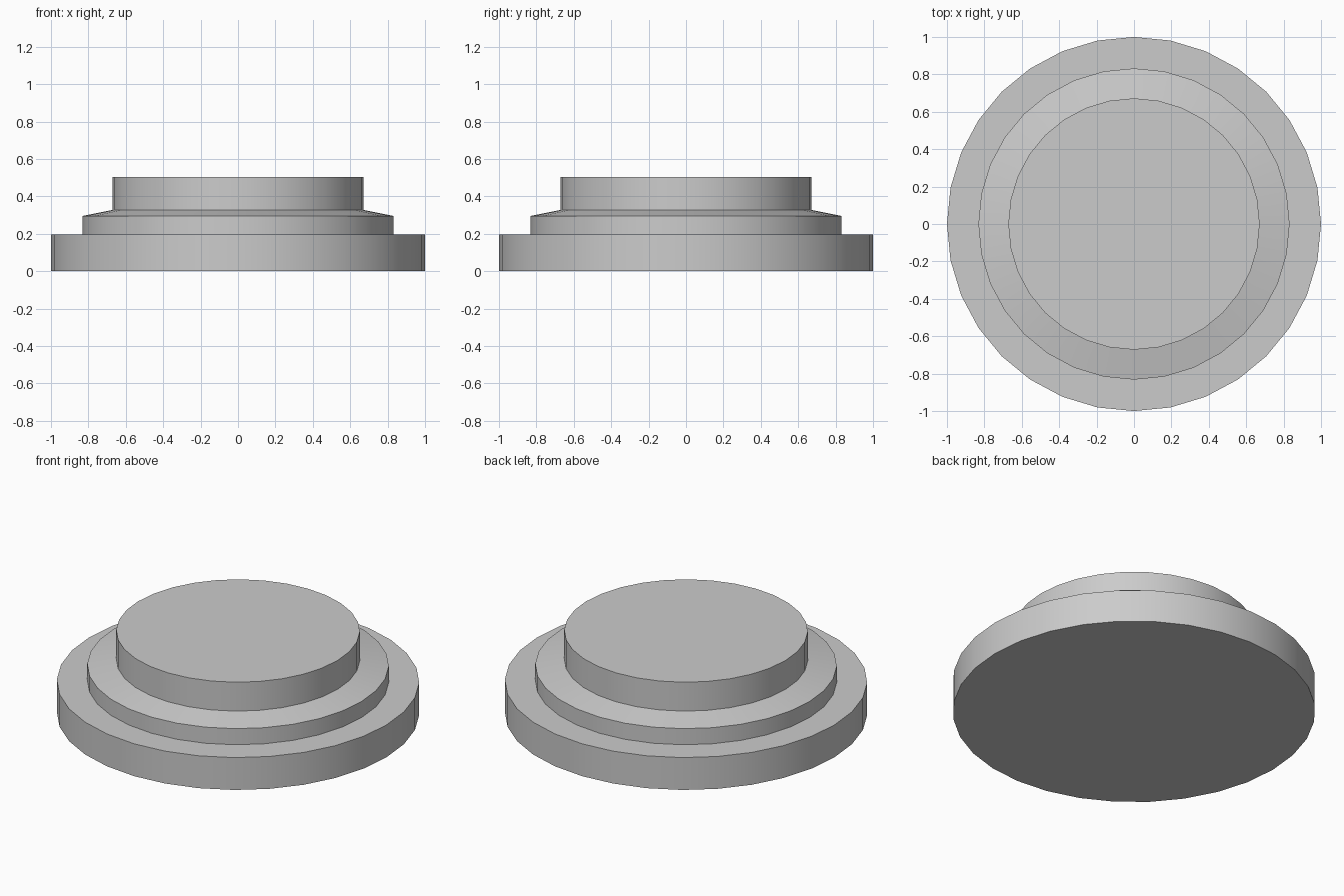
import bpy, bmesh, math

if "Cube" in bpy.data.objects:
    bpy.data.objects.remove(bpy.data.objects["Cube"])

SIDES = 32

# Stepped outline as (radius, height), bottom to top
PROFILE = [(1.0, 0.0), (1.0, 0.197), (0.832, 0.197), (0.832, 0.295),
           (0.672, 0.327), (0.672, 0.503)]

grey = bpy.data.materials.new("light_grey")
grey.diffuse_color = (0.6, 0.6, 0.6, 1.0)
grey.use_nodes = True
grey.node_tree.nodes["Principled BSDF"].inputs["Base Color"].default_value = grey.diffuse_color


def lathe(name, profile, material):
    bm = bmesh.new()
    rings = []
    for r, z in profile:
        rings.append([bm.verts.new((r * math.cos(2 * math.pi * i / SIDES),
                                    r * math.sin(2 * math.pi * i / SIDES), z))
                      for i in range(SIDES)])
    # Walls, steps and the sloped shoulder
    for low, high in zip(rings, rings[1:]):
        for i in range(SIDES):
            j = (i + 1) % SIDES
            bm.faces.new((low[i], low[j], high[j], high[i]))
    # Flat underside and top
    bm.faces.new(rings[0][::-1])
    bm.faces.new(rings[-1])
    mesh = bpy.data.meshes.new(name)
    bm.to_mesh(mesh)
    bm.free()
    mesh.materials.append(material)
    obj = bpy.data.objects.new(name, mesh)
    bpy.context.collection.objects.link(obj)
    return obj


# Round body with wide foot, shoulder and raised top
body = lathe("stepped_round_base", PROFILE, grey)
bpy.context.view_layer.objects.active = body
body.select_set(True)
bpy.ops.object.shade_smooth_by_angle(angle=math.radians(30))
